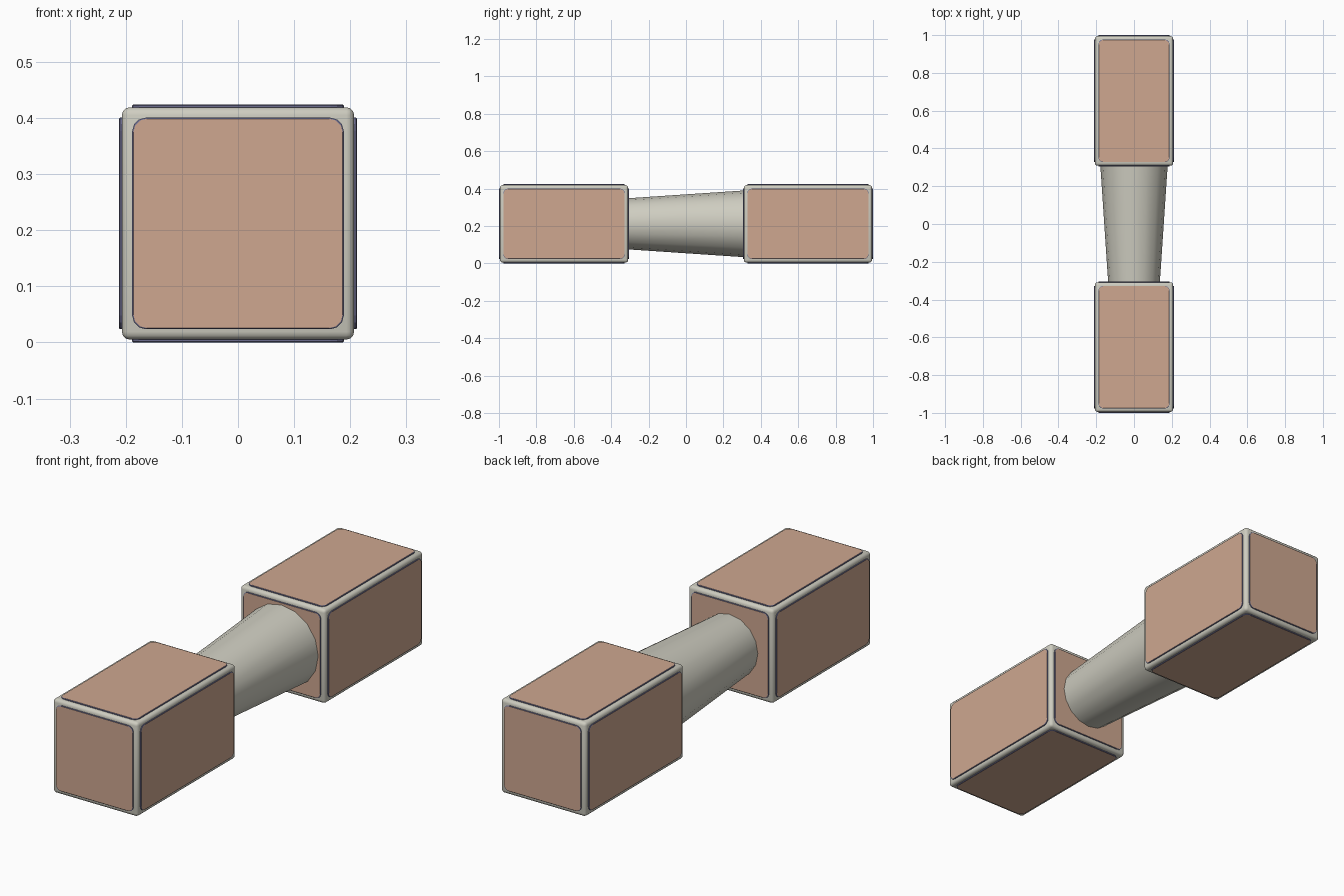
import bpy, bmesh, math
from mathutils import Vector, Matrix

if "Cube" in bpy.data.objects:
    bpy.data.objects.remove(bpy.data.objects["Cube"])

def mat(name, rgb):
    m = bpy.data.materials.new(name)
    m.diffuse_color = (*rgb, 1)
    m.use_nodes = True
    m.node_tree.nodes["Principled BSDF"].inputs["Base Color"].default_value = m.diffuse_color
    return m

FRAME = mat("warm grey", (0.62, 0.61, 0.53))
TAN = mat("tan panel", (0.62, 0.39, 0.28))
EDGE = mat("slate blue edge", (0.15, 0.15, 0.27))

HX, HY, CY, CZ = 0.212, 0.348, 0.652, 0.212   # outer half sizes and centre
LIFT, MARGIN = 0.005, 0.0235                   # panel height and border

def finish(bm, name, mats, loc, smooth=None):
    me = bpy.data.meshes.new(name)
    bmesh.ops.recalc_face_normals(bm, faces=bm.faces)
    bm.to_mesh(me)
    bm.free()
    for m in mats:
        me.materials.append(m)
    ob = bpy.data.objects.new(name, me)
    ob.location = loc
    bpy.context.collection.objects.link(ob)
    if smooth:
        bpy.ops.object.select_all(action='DESELECT')
        ob.select_set(True)
        bpy.context.view_layer.objects.active = ob
        bpy.ops.object.shade_smooth_by_angle(angle=math.radians(smooth))
    return ob

def block(name, y):
    # rounded core that shows as the border
    bm = bmesh.new()
    bmesh.ops.create_cube(bm, size=2)
    bmesh.ops.scale(bm, verts=bm.verts, vec=(HX - LIFT, HY - LIFT, HX - LIFT))
    bmesh.ops.bevel(bm, geom=bm.edges[:], offset=0.014, segments=3,
                    profile=0.5, affect='EDGES')
    finish(bm, name + "_frame", [FRAME], (0, y, CZ), 40)

    # one raised rounded plate on each of the six sides
    half = Vector((HX, HY, HX))
    bm = bmesh.new()
    for axis in range(3):
        u, v = (axis + 1) % 3, (axis + 2) % 3
        a, b = half[u] - MARGIN, half[v] - MARGIN
        r, seg = 0.024, 3
        outline = []
        for k, (sx, sy) in enumerate([(1, 1), (-1, 1), (-1, -1), (1, -1)]):
            for i in range(seg + 1):
                t = math.pi / 2 * (k + i / seg)
                outline.append((sx * (a - r) + r * math.cos(t),
                                sy * (b - r) + r * math.sin(t)))
        for side in (-1, 1):
            rings = []
            for depth, inset in ((LIFT + 0.004, 0), (0.0015, 0), (0, 0.002)):
                ring = []
                for p, q in outline:
                    co = Vector()
                    co[axis] = side * (half[axis] - depth)
                    co[u] = p * (1 - inset / a)
                    co[v] = q * (1 - inset / b)
                    ring.append(bm.verts.new(co))
                rings.append(ring)
            n = len(outline)
            for lo, hi in zip(rings, rings[1:]):
                for i in range(n):
                    f = bm.faces.new((lo[i], lo[(i + 1) % n], hi[(i + 1) % n], hi[i]))
                    f.material_index = 1
            bm.faces.new(rings[-1])
            bm.faces.new(rings[0]).material_index = 1
    finish(bm, name + "_panels", [TAN, EDGE], (0, y, CZ))

block("front_block", -CY)
block("back_block", CY)

# tapered handle joining the blocks, thicker at the back
bm = bmesh.new()
bmesh.ops.create_cone(bm, cap_ends=True, segments=16, radius1=0.178, radius2=0.137,
                      depth=0.612, matrix=Matrix.Rotation(math.radians(90), 4, 'X'))
finish(bm, "handle", [FRAME], (0, 0, CZ), 40)
